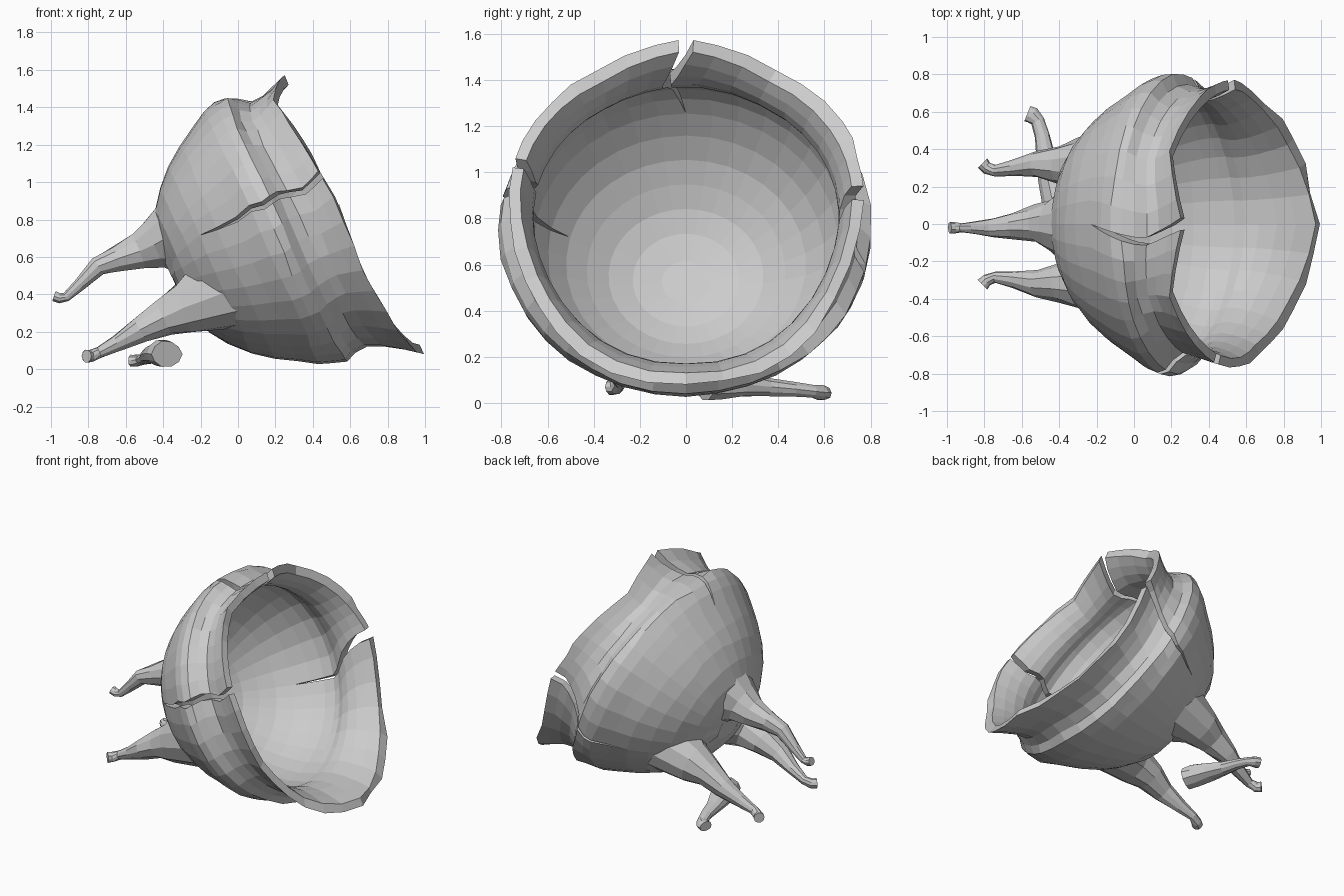
import bpy, bmesh, random
from math import sin, cos, radians, hypot, pi
from mathutils import Vector

if "Cube" in bpy.data.objects:
    bpy.data.objects.remove(bpy.data.objects["Cube"])

random.seed(4)
TILT = radians(24)
AXIS = Vector((cos(TILT), 0, sin(TILT)))       # points out of the mouth
UP = Vector((-sin(TILT), 0, cos(TILT)))
CENTRE = Vector((0.2, 0, 0.74))
SEG = 36

# wall sections from base to lip: outer height, outer radius, inner height, inner radius
WALL = [(-0.60, 0.12, -0.53, 0.10), (-0.58, 0.25, -0.51, 0.22), (-0.54, 0.36, -0.47, 0.32),
        (-0.47, 0.46, -0.41, 0.41), (-0.38, 0.55, -0.34, 0.495), (-0.28, 0.625, -0.25, 0.57),
        (-0.17, 0.69, -0.15, 0.63), (-0.08, 0.745, -0.07, 0.665), (-0.01, 0.77, 0.0, 0.68),
        (0.05, 0.765, 0.05, 0.67), (0.10, 0.72, 0.10, 0.645), (0.16, 0.685, 0.16, 0.63),
        (0.23, 0.69, 0.23, 0.635), (0.30, 0.71, 0.30, 0.655), (0.37, 0.74, 0.37, 0.685)]
# uneven lip: height change at every 30 degrees away from the top
LIP = [0.02, -0.09, -0.04, 0.0, -0.03, 0.0, 0.08]
# cracks: column angle -> (height, angle shift, half width) in degrees, lip to tip
CRACKS = {0: [(0.37, 0, 2.4), (0.23, -5, 2), (0.14, -8, 1.6), (0.04, -5, 1.2), (-0.17, 0, 0)],
          -80: [(0.37, 4, 1.8), (0.23, 1, 1.6), (0.12, 4, 1.7), (0.0, 1, 1.6),
                (-0.1, 3, 1.3), (-0.2, 1, 1.0), (-0.38, 5, 0)],
          100: [(0.37, -12, 2.7), (0.28, -11, 2.5), (0.18, -6, 2), (0.08, 3, 1.4), (0.0, 7, 0.9), (-0.28, 8, 0)]}


def crack_at(path, h):
    """Angle shift and half width of a crack at height h."""
    for (h0, s0, w0), (h1, s1, w1) in zip(path, path[1:]):
        if h >= h1:
            t = min(1, max(0, (h0 - h) / (h0 - h1)))
            return s0 + (s1 - s0) * t, w0 + (w1 - w0) * t
    return path[-1][1], 0


def pot_point(h, r, deg):
    """Tilted cylinder coordinates; the angle is 0 at the top, positive to the back."""
    a = abs((deg + 180) % 360 - 180)
    i = min(int(a / 30), 5)
    ramp = min(max(h / 0.34, 0), 1.1)
    h += ramp * (LIP[i] + (LIP[i + 1] - LIP[i]) * (a / 30 - i))
    phi = radians(deg)
    r += ramp * 0.17 * max(0, -cos(phi)) ** 3
    return CENTRE + AXIS * h + UP * (r * cos(phi)) + Vector((0, 1.05 * r * sin(phi), 0))


def finish(name, bm):
    bmesh.ops.recalc_face_normals(bm, faces=bm.faces)
    me = bpy.data.meshes.new(name)
    bm.to_mesh(me)
    bm.free()
    ob = bpy.data.objects.new(name, me)
    bpy.context.collection.objects.link(ob)
    return ob


# pot: columns of wall sections, doubled and spread apart along each crack
columns = []
for i in range(SEG):
    deg = -180 + i * 360 // SEG
    columns += [(deg, -1), (deg, 1)] if deg in CRACKS else [(deg, 0)]
bm = bmesh.new()
outer, inner = [], []
for k, (h, r, hi, ri) in enumerate(WALL):
    o, n, bump = [], [], 0
    for deg, side in columns:
        if deg // 10 % 3 == k % 3 and side <= 0:
            bump = random.uniform(-0.013, 0.013)
        a = deg
        for c, path in CRACKS.items():
            shift, w = crack_at(path, h)
            gap = abs((deg - c + 180) % 360 - 180)
            a += shift * max(0, 1 - gap / 40) + (side * w if deg == c else 0)
        o.append(bm.verts.new(pot_point(h + bump * 0.8, r * (1 + bump), a)))
        n.append(bm.verts.new(pot_point(hi, ri, a)))
    outer.append(o)
    inner.append(n)
top = len(WALL) - 1
for c in range(len(columns)):
    d = (c + 1) % len(columns)
    slot = columns[c][0] == columns[d][0]
    for k in range(top):
        if slot:    # broken edges of the crack
            if crack_at(CRACKS[columns[c][0]], WALL[k + 1][0])[1] > 0:
                for e in (c, d):
                    bm.faces.new((outer[k][e], outer[k + 1][e], inner[k + 1][e], inner[k][e]))
        else:
            bm.faces.new((outer[k][c], outer[k][d], outer[k + 1][d], outer[k + 1][c]))
            bm.faces.new((inner[k][d], inner[k][c], inner[k + 1][c], inner[k + 1][d]))
    if not slot:    # lip
        bm.faces.new((outer[top][c], outer[top][d], inner[top][d], inner[top][c]))
for ring in (outer[0], inner[0]):
    bm.faces.new(ring)
bmesh.ops.remove_doubles(bm, verts=bm.verts, dist=0.0005)
finish("pot", bm)


# legs: tubes along a bent path, the first ring moulded onto the pot wall
def on_wall(p):
    q = p - CENTRE
    r = hypot(q.dot(UP), q.y / 1.05)
    h = WALL[0][0]
    for a, b in zip(WALL, WALL[1:9]):
        if r >= a[1]:
            h = a[0] + (b[0] - a[0]) * min(1, (r - a[1]) / (b[1] - a[1]))
    return p + AXIS * (h + 0.03 - q.dot(AXIS))


def leg(name, path, sides=10, moulded=True, wide=1.0):
    pts = [Vector(p[:3]) for p in path]
    bm = bmesh.new()
    rings = []
    for i, p in enumerate(pts):
        d = (pts[min(i + 1, len(pts) - 1)] - pts[max(i - 1, 0)]).normalized()
        side = Vector((0, 0, 1)).cross(d).normalized()
        up = d.cross(side)
        ring = []
        for k in range(sides):
            a = 2 * pi * k / sides
            r = path[i][3] * random.uniform(0.93, 1.07)
            q = p + side * (cos(a) * r * wide) + up * (sin(a) * r)
            ring.append(bm.verts.new(on_wall(q) if moulded and i == 0 else q))
        rings.append(ring)
    for a, b in zip(rings, rings[1:]):
        for k in range(sides):
            j = (k + 1) % sides
            bm.faces.new((a[k], a[j], b[j], b[k]))
    bm.faces.new(rings[0])
    bm.faces.new(rings[-1])
    finish(name, bm)


leg("middle_leg", [(-0.36, 0, 0.71, 0.20), (-0.45, 0, 0.665, 0.135), (-0.53, 0, 0.63, 0.10),
                   (-0.65, -0.01, 0.59, 0.07), (-0.75, -0.02, 0.55, 0.052), (-0.85, -0.02, 0.45, 0.035),
                   (-0.92, -0.02, 0.385, 0.025), (-0.955, -0.02, 0.38, 0.028), (-0.985, -0.02, 0.39, 0.03)])
for name, s in (("front_leg", -1), ("back_leg", 1)):
    leg(name, [(-0.16, 0.33 * s, 0.36, 0.20), (-0.29, 0.32 * s, 0.325, 0.135), (-0.40, 0.315 * s, 0.275, 0.10),
               (-0.52, 0.32 * s, 0.21, 0.07), (-0.64, 0.30 * s, 0.14, 0.045), (-0.74, 0.285 * s, 0.09, 0.03),
               (-0.785, 0.30 * s, 0.07, 0.033), (-0.81, 0.325 * s, 0.07, 0.035)])

# broken-off leg lying on the ground
leg("fallen_leg", [(-0.38, 0.08, 0.08, 0.07), (-0.41, 0.14, 0.085, 0.07), (-0.44, 0.25, 0.08, 0.055),
                   (-0.47, 0.36, 0.07, 0.04), (-0.49, 0.47, 0.06, 0.032), (-0.515, 0.55, 0.05, 0.028),
                   (-0.545, 0.58, 0.045, 0.034), (-0.57, 0.59, 0.045, 0.034)], moulded=False, wide=1.3)
